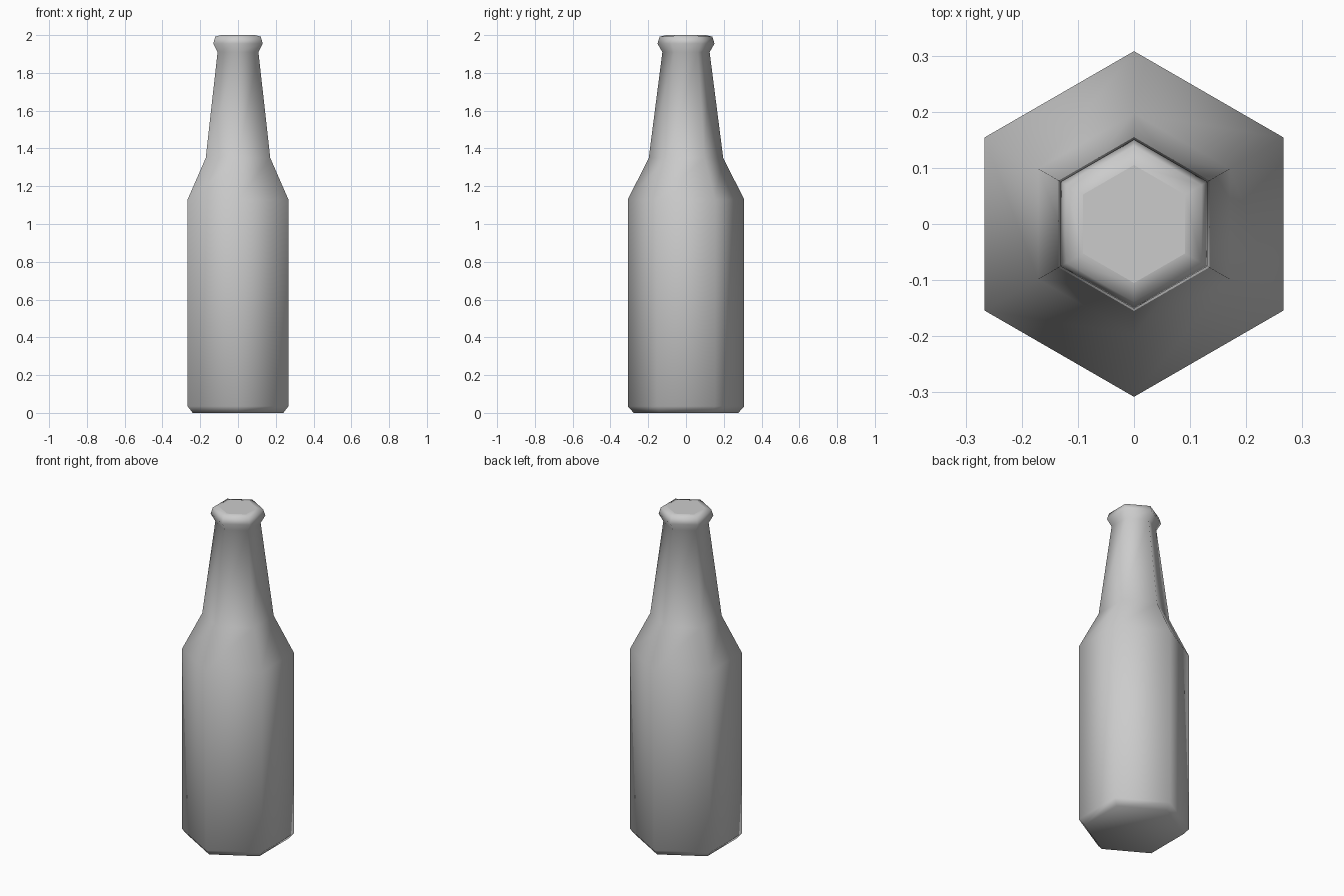
import bpy, bmesh, math

if "Cube" in bpy.data.objects:
    bpy.data.objects.remove(bpy.data.objects["Cube"])

SIDES = 6
# (corner radius, height) from base to mouth
PROFILE = [(0.277, 0.0), (0.308, 0.035), (0.308, 1.13), (0.197, 1.35),
           (0.125, 1.91), (0.151, 1.955), (0.139, 1.992), (0.105, 2.0)]

bm = bmesh.new()

# Hexagonal rings, corners pointing along y
rings = []
for r, z in PROFILE:
    ring = []
    for i in range(SIDES):
        a = math.pi / 2 + i * math.tau / SIDES
        ring.append(bm.verts.new((r * math.cos(a), r * math.sin(a), z)))
    rings.append(ring)

# Walls
for lower, upper in zip(rings, rings[1:]):
    for i in range(SIDES):
        j = (i + 1) % SIDES
        bm.faces.new((lower[i], lower[j], upper[j], upper[i]))

# Base and mouth cap
base = bm.faces.new(rings[0][::-1])
cap = bm.faces.new(rings[-1])

# Smooth body with a crisp mouth edge
for f in bm.faces:
    f.smooth = True
for e in cap.edges:
    e.smooth = False

mesh = bpy.data.meshes.new("bottle")
bm.to_mesh(mesh)
bm.free()
bottle = bpy.data.objects.new("bottle", mesh)
bpy.context.collection.objects.link(bottle)
